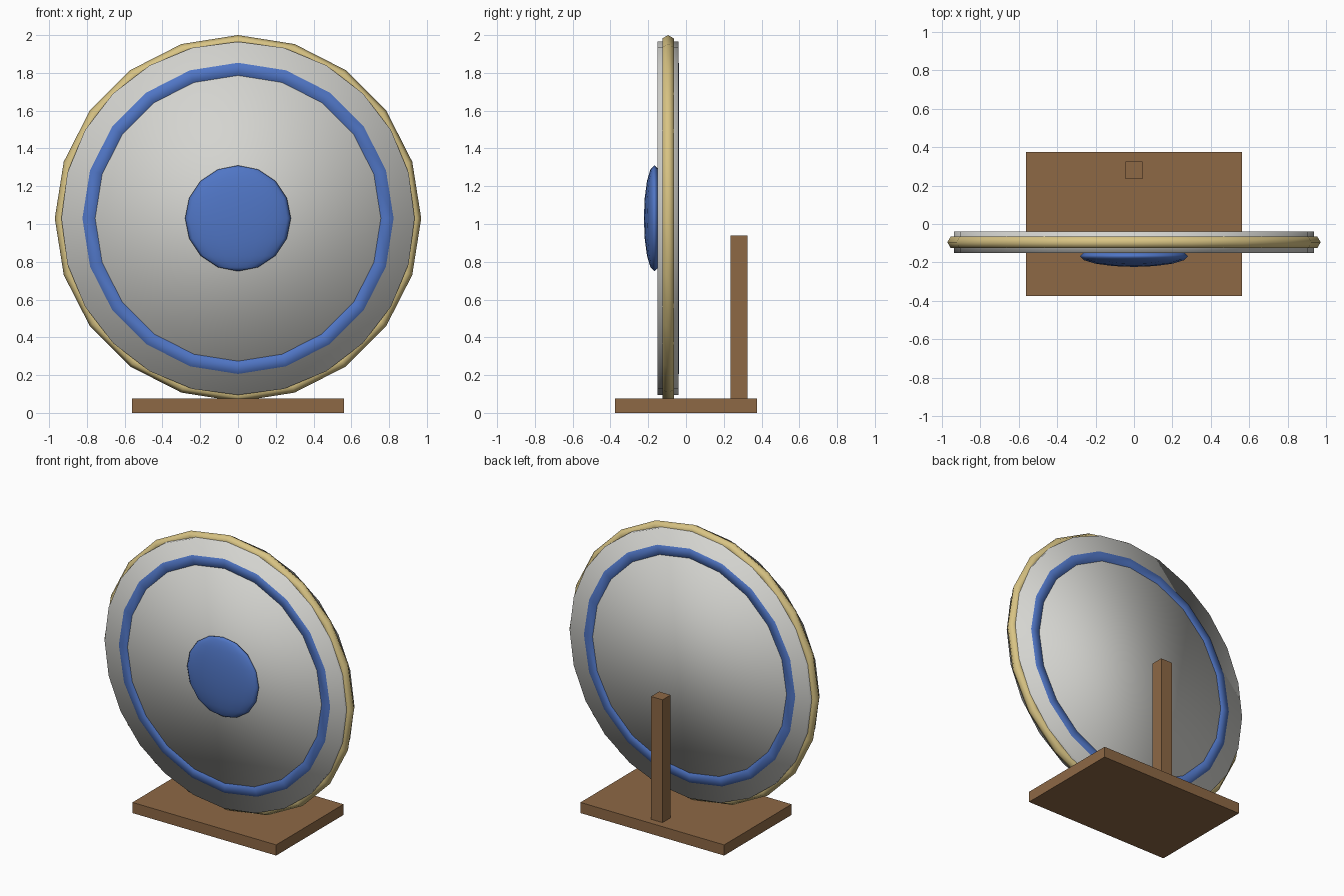
import bpy, math

if "Cube" in bpy.data.objects:
    bpy.data.objects.remove(bpy.data.objects["Cube"])

def material(name, rgb):
    m = bpy.data.materials.new(name)
    m.diffuse_color = (*rgb, 1)
    m.use_nodes = True
    m.node_tree.nodes["Principled BSDF"].inputs["Base Color"].default_value = m.diffuse_color
    return m

silver = material("silver", (0.66, 0.66, 0.63))
gold = material("pale gold", (0.69, 0.55, 0.23))
blue = material("blue", (0.08, 0.18, 0.56))
wood = material("brown wood", (0.27, 0.14, 0.06))

CENTRE = (0, -0.095, 1.03)
FACING = (math.pi / 2, 0, 0)

def finish(name, mat, smooth):
    ob = bpy.context.object
    ob.name = name
    ob.data.materials.append(mat)
    if smooth:
        bpy.ops.object.shade_smooth()
    return ob

def box(name, x, y, z):
    bpy.ops.mesh.primitive_cube_add(size=1, location=[sum(r) / 2 for r in (x, y, z)])
    ob = finish(name, wood, False)
    ob.scale = [r[1] - r[0] for r in (x, y, z)]

def ring(name, major, minor, mat):
    bpy.ops.mesh.primitive_torus_add(major_segments=20, minor_segments=6, major_radius=major,
                                     minor_radius=minor, location=CENTRE, rotation=FACING)
    finish(name, mat, True)

# Stand: base plate and rear post
box("stand_base", (-0.56, 0.56), (-0.375, 0.375), (0, 0.075))
box("stand_post", (-0.045, 0.045), (0.235, 0.325), (0.07, 0.94))

# Round shield disc, softly shaded across its faces
bpy.ops.mesh.primitive_cylinder_add(vertices=24, radius=0.935, depth=0.11,
                                    location=CENTRE, rotation=FACING)
finish("shield_disc", silver, True)

# Rim and the band that shows on both sides
ring("shield_rim", 0.935, 0.035, gold)
ring("shield_band", 0.79, 0.0655, blue)

# Flattened central boss
bpy.ops.mesh.primitive_uv_sphere_add(segments=16, ring_count=8, radius=1,
                                     location=(0, -0.167, 1.03))
boss = finish("shield_boss", blue, True)
boss.scale = (0.28, 0.056, 0.28)
